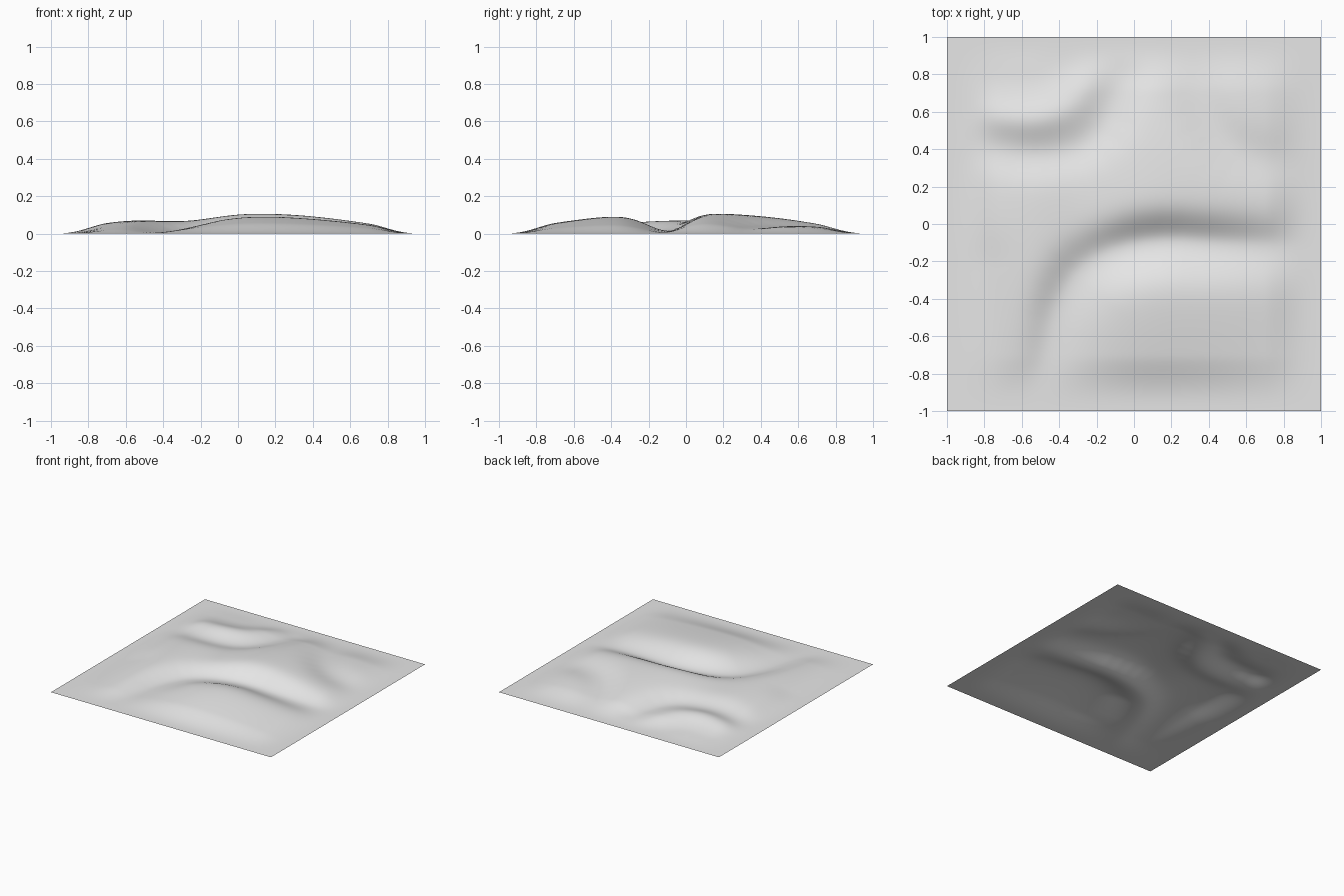
import bpy
import bmesh
import math
from mathutils import Vector

cube = bpy.data.objects.get("Cube")
if cube:
    bpy.data.objects.remove(cube)

PEAK = 0.115
CELLS = 100


def smooth_path(points, rounds=2):
    """Round the corners of a path by repeated corner cutting."""
    pts = [Vector(p) for p in points]
    for _ in range(rounds):
        cut = [pts[0]]
        for a, b in zip(pts, pts[1:]):
            cut += [a.lerp(b, 0.25), a.lerp(b, 0.75)]
        pts = cut + [pts[-1]]
    return pts


def signed_distance(p, path):
    """Distance to the path, positive on its left-hand side."""
    best, side = 9.0, 1.0
    for a, b in zip(path, path[1:]):
        ab, ap = b - a, p - a
        t = max(0.0, min(1.0, ap.dot(ab) / ab.length_squared))
        d = (ap - ab * t).length
        if d < best:
            best, side = d, ab.x * ap.y - ab.y * ap.x
    return math.copysign(best, side)


def edge_fade(t):
    """Dome section that flattens out towards the border."""
    s = min(1.0, max(0.0, (1 - abs(t)) / 0.3))
    return (1 - t * t) * s * s * (3 - 2 * s)


# Path, depth (negative raises a crest), width on the left side, width on the right
FOLDS = [
    # main curved valley between the two long dunes
    ([(-0.53, -1), (-0.46, -0.7), (-0.4, -0.42), (-0.25, -0.18), (0.1, -0.08),
      (0.5, -0.11), (1, -0.13)], 0.86, 0.13, 0.17),
    # hollow in front of the crescent dune
    ([(-0.85, 0.42), (-0.5, 0.36), (-0.2, 0.45), (-0.06, 0.8)], 0.55, 0.12, 0.12),
    # crescent crest
    ([(-0.75, 0.57), (-0.5, 0.56), (-0.32, 0.64), (-0.24, 0.82)], -0.4, 0.1, 0.1),
    # hollow behind the crescent
    ([(-0.75, 0.78), (-0.5, 0.77), (-0.4, 0.9)], 0.45, 0.12, 0.12),
    # shallow valley around the back left mound
    ([(0.95, 0.32), (0.6, 0.36), (0.38, 0.58), (0.3, 0.95)], 0.5, 0.15, 0.15),
    # low ground at the front right corner
    ([(-0.88, -0.25), (-0.8, -0.9)], 0.5, 0.18, 0.18),
]
FOLDS = [(smooth_path(f[0]), *f[1:]) for f in FOLDS]


def height(x, y):
    h = PEAK * edge_fade(x) * edge_fade(y)
    h *= 1 - 0.35 * math.exp(-((x + 0.3) / 0.25) ** 2)
    p = Vector((x, y))
    for path, depth, left, right in FOLDS:
        d = signed_distance(p, path)
        h *= 1 - depth * math.exp(-(d / (left if d > 0 else right)) ** 2)
    return h


# Sand sheet
bm = bmesh.new()
bmesh.ops.create_grid(bm, x_segments=CELLS, y_segments=CELLS, size=1)
for v in bm.verts:
    v.co.z = height(v.co.x, v.co.y)
for f in bm.faces:
    f.smooth = True
mesh = bpy.data.meshes.new("dune_ground")
bm.to_mesh(mesh)
bm.free()
ground = bpy.data.objects.new("dune_ground", mesh)
bpy.context.collection.objects.link(ground)

# Pale grey surface
grey = bpy.data.materials.new("pale_grey")
grey.use_nodes = True
grey.diffuse_color = (0.8, 0.8, 0.8, 1)
shader = next(n for n in grey.node_tree.nodes if n.type == 'BSDF_PRINCIPLED')
shader.inputs["Base Color"].default_value = grey.diffuse_color
mesh.materials.append(grey)
